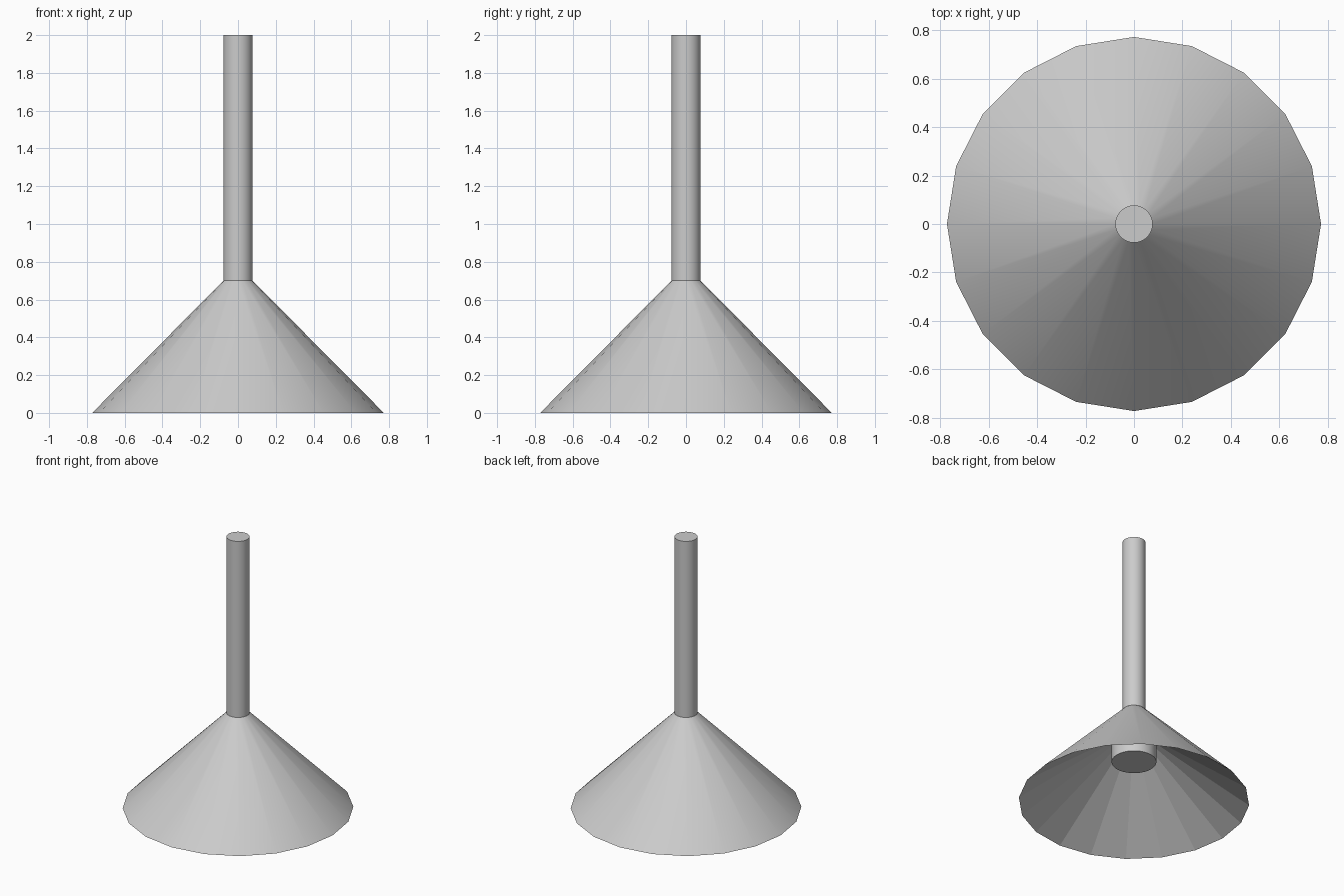
import bpy, bmesh, math

if "Cube" in bpy.data.objects:
    bpy.data.objects.remove(bpy.data.objects["Cube"])

SIDES = 20


def cylinder(name, radius, z0, z1, sides=32):
    bpy.ops.mesh.primitive_cylinder_add(vertices=sides, radius=radius, depth=z1 - z0,
                                        location=(0, 0, (z0 + z1) / 2))
    ob = bpy.context.object
    ob.name = name
    bpy.ops.object.shade_smooth_by_angle(angle=math.radians(35))
    return ob


def ring(bm, radius, z):
    step = 2 * math.pi / SIDES
    return [bm.verts.new((radius * math.cos(i * step), radius * math.sin(i * step), z))
            for i in range(SIDES)]


# Conical shade: smooth outside, shallower faceted lining inside, sharp rim
bm = bmesh.new()
outer_top = ring(bm, 0.077, 0.70)
rim = ring(bm, 0.772, 0.0)
inner_top = ring(bm, 0.15, 0.45)
for upper, lower, smooth in ((outer_top, rim, True), (rim, inner_top, False)):
    for i in range(SIDES):
        j = (i + 1) % SIDES
        face = bm.faces.new((upper[i], lower[i], lower[j], upper[j]))
        face.smooth = smooth
for edge in bm.edges:
    if edge.calc_face_angle(0) > math.radians(35):
        edge.smooth = False
mesh = bpy.data.meshes.new("shade")
bm.to_mesh(mesh)
bm.free()
bpy.context.collection.objects.link(bpy.data.objects.new("shade", mesh))

# Hanging rod above and bulb holder below the lining
cylinder("rod", 0.077, 0.70, 2.0)
cylinder("bulb_holder", 0.15, 0.305, 0.45)
